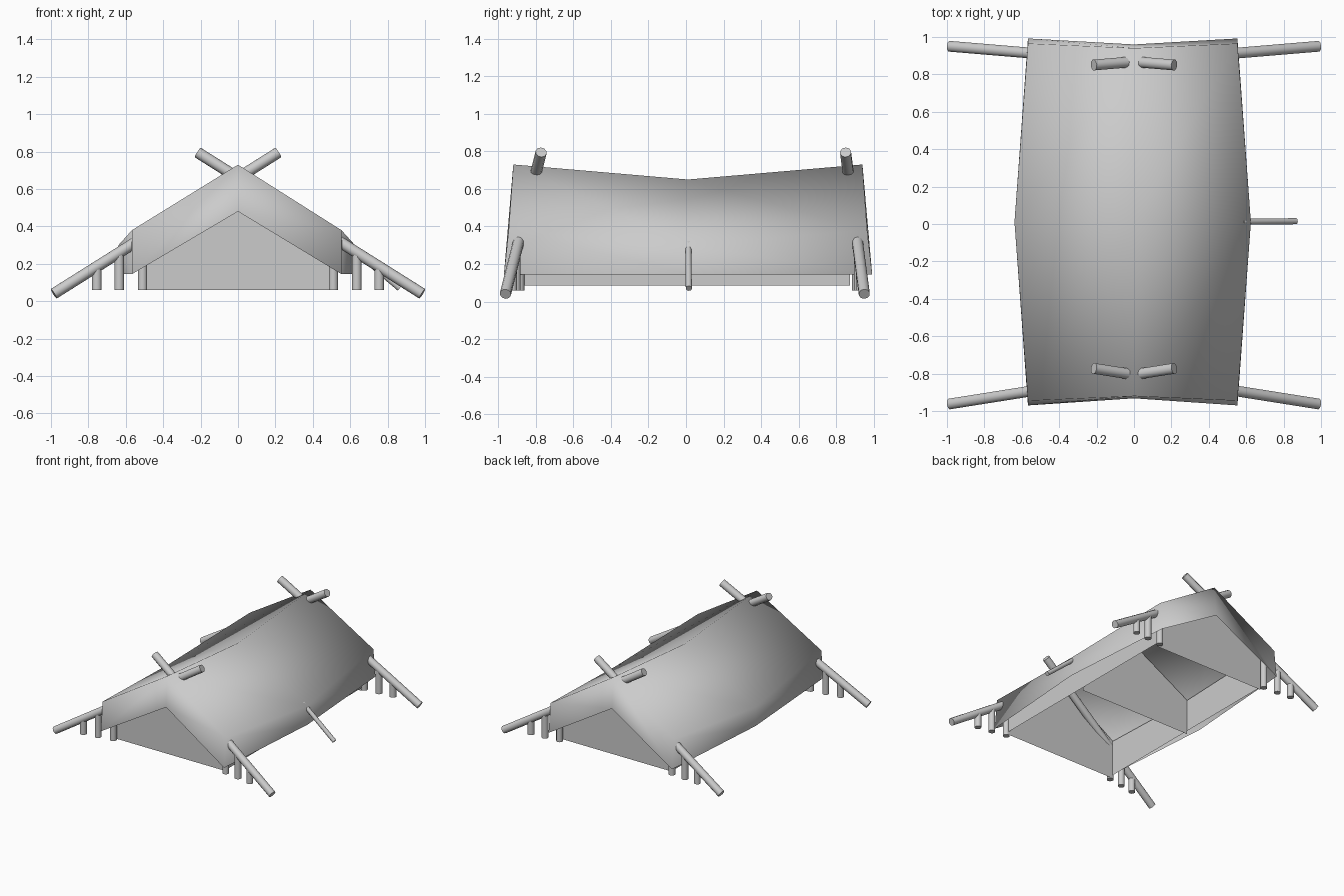
import bpy
import bmesh
from mathutils import Vector

cube = bpy.data.objects.get("Cube")
if cube:
    bpy.data.objects.remove(cube, do_unlink=True)

grey = bpy.data.materials.new("plain grey")
grey.use_nodes = True
colour = (0.6, 0.6, 0.6, 1)
grey.diffuse_color = colour
grey.node_tree.nodes["Principled BSDF"].inputs["Base Color"].default_value = colour


def make_object(name, bm, smooth=False):
    mesh = bpy.data.meshes.new(name)
    bm.to_mesh(mesh)
    bm.free()
    mesh.materials.append(grey)
    obj = bpy.data.objects.new(name, mesh)
    bpy.context.collection.objects.link(obj)
    for poly in mesh.polygons:
        poly.use_smooth = smooth
    return obj


def panel(name, points):
    """Flat single-face sheet."""
    bm = bmesh.new()
    bm.faces.new([bm.verts.new(p) for p in points])
    return make_object(name, bm)


def pole(name, start, end, radius, tip=None, sides=10):
    """Straight round pole between two points, with crisp end caps."""
    start, end = Vector(start), Vector(end)
    axis = end - start
    bm = bmesh.new()
    bmesh.ops.create_cone(bm, cap_ends=True, segments=sides, radius1=radius,
                          radius2=radius if tip is None else tip, depth=axis.length)
    obj = make_object(name, bm)
    obj.rotation_mode = "QUATERNION"
    obj.rotation_quaternion = axis.to_track_quat("Z", "Y")
    obj.location = (start + end) / 2
    bpy.ops.object.select_all(action="DESELECT")
    obj.select_set(True)
    bpy.context.view_layer.objects.active = obj
    bpy.ops.object.shade_smooth_by_angle(angle=0.8)
    return obj


# Draped cover: sagging roof with hanging skirts on all four sides
HEM = 0.145
SHIFT = -0.007
# half width, eave height, ridge height, ridge y, eave y, hem y
ROWS = [
    (0.56, 0.38, 0.73, -0.92, -0.945, -0.97),
    (0.632, 0.30, 0.65, 0.01, 0.01, 0.01),
    (0.56, 0.38, 0.73, 0.94, 0.965, 0.992),
]
bm = bmesh.new()
grid = []
for w, eave, ridge, ry, ey, hy in ROWS:
    profile = [(-w, hy, HEM), (-w, ey, eave), (0, ry, ridge), (w, ey, eave), (w, hy, HEM)]
    grid.append([bm.verts.new((x + SHIFT * (x != 0), y, z)) for x, y, z in profile])
for a, b in zip(grid, grid[1:]):
    for i in range(4):
        bm.faces.new((a[i], a[i + 1], b[i + 1], b[i]))
for row, y in ((grid[0], -0.932), (grid[2], 0.96)):
    peak = bm.verts.new((0, y, 0.48))
    bm.faces.new((row[0], row[1], row[2], peak))
    bm.faces.new((peak, row[2], row[3], row[4]))
bmesh.ops.recalc_face_normals(bm, faces=bm.faces[:])
make_object("roof_cover", bm, smooth=True)

# Cross walls under the cover
HALF = 0.51
for name, y, ridge, eave in (("front_wall", -0.86, 0.715, 0.385),
                             ("middle_wall", 0.01, 0.64, 0.355),
                             ("back_wall", 0.875, 0.715, 0.385)):
    panel(name, [(-HALF, y, 0.06), (HALF, y, 0.06), (HALF, y, eave),
                 (0, y, ridge), (-HALF, y, eave)])

# Long side walls
for side, label in ((1, "left"), (-1, "right")):
    x = side * HALF
    ends = [(x, -0.86, 0.085), (x, 0.875, 0.085), (x, 0.875, 0.38),
            (x, 0.01, 0.35), (x, -0.86, 0.38)]
    panel(label + "_side_wall", ends if side > 0 else ends[::-1])

# Crossed rafters at both ends, each with a row of short posts beneath
for end, foot_y, top_y in (("front", -0.962, -0.772), ("back", 0.95, 0.85)):
    for side, label in ((1, "left"), (-1, "right")):
        foot = Vector((0.985 * side, foot_y, 0.04))
        top = Vector((-0.215 * side, top_y, 0.795))
        pole(f"{end}_{label}_rafter", foot, top, 0.03)
        for n, x in enumerate((0.51, 0.635, 0.755)):
            p = foot.lerp(top, (0.985 - x) / 1.2)
            pole(f"{end}_{label}_post_{n + 1}", (p.x, p.y, 0.06), p, 0.026)

# Slanted stake on one long side
pole("side_stake", (0.58, 0.012, 0.31), (0.865, 0.015, 0.07), 0.017)
